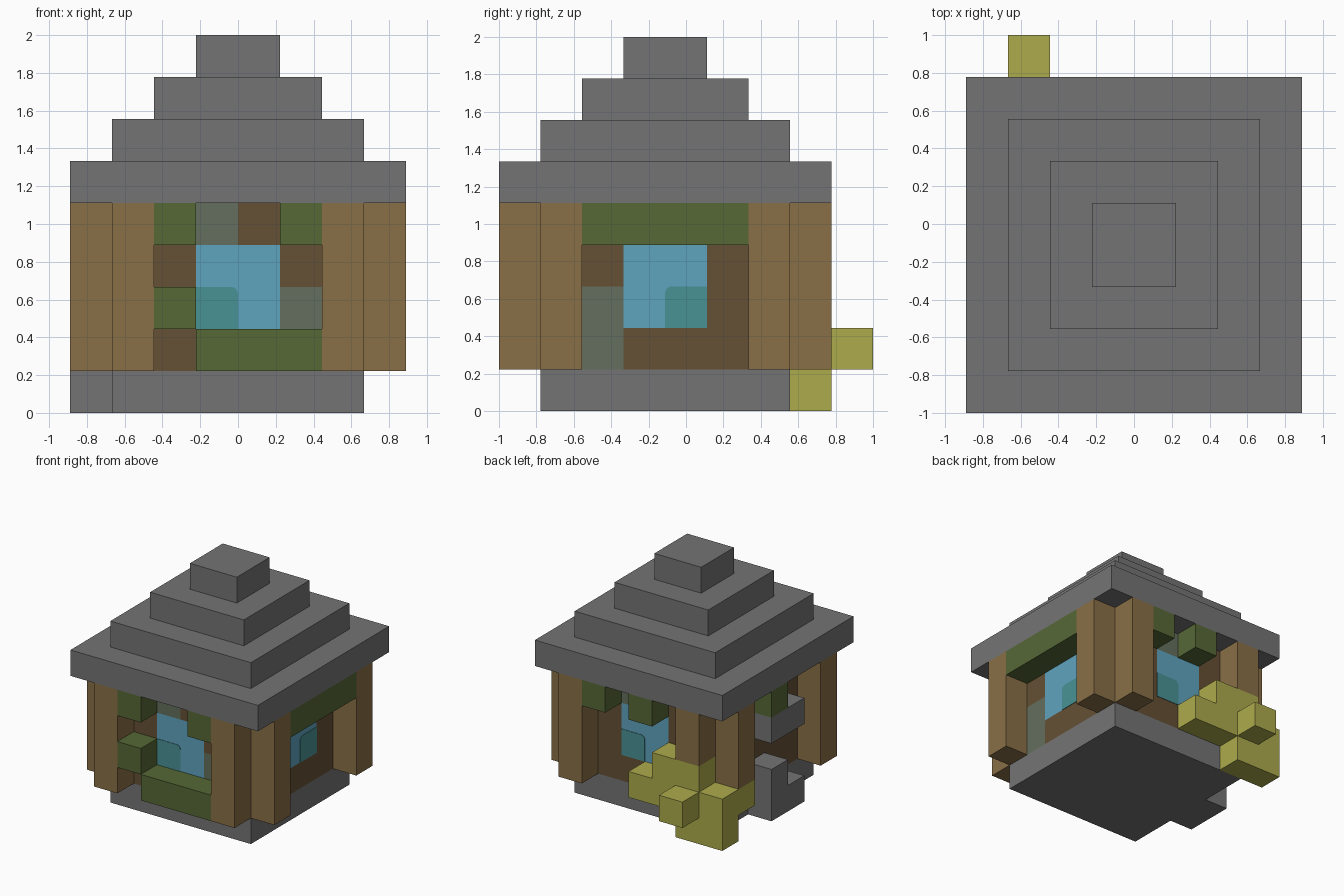
import bpy, bmesh, math
from itertools import product
from mathutils import Vector

old = bpy.data.objects.get("Cube")
if old:
    bpy.data.objects.remove(old)

CELL = 2 / 9
ORIGIN = Vector((-4 * CELL, -1, 0))      # corner of cell (0, 0, 0)


def material(name, r, g, b):
    def lin(c):
        c /= 255
        return c / 12.92 if c < 0.04045 else ((c + 0.055) / 1.055) ** 2.4
    m = bpy.data.materials.new(name)
    m.use_nodes = True
    col = (lin(r), lin(g), lin(b), 1)
    m.diffuse_color = col
    m.node_tree.nodes["Principled BSDF"].inputs["Base Color"].default_value = col
    return m


STONE = material("grey stone", 116, 116, 116)
POST = material("light timber", 137, 111, 71)
WOOD = material("dark timber", 101, 80, 53)
LEAF = material("leaf green", 86, 104, 54)
MOSS = material("mossy stone", 99, 111, 93)
GLASS = material("window blue", 95, 164, 191)
TEAL = material("window teal", 73, 146, 149)
HAY = material("straw yellow", 173, 171, 76)


def finish(name, bm, mat):
    bmesh.ops.recalc_face_normals(bm, faces=bm.faces)
    me = bpy.data.meshes.new(name)
    bm.to_mesh(me)
    bm.free()
    me.materials.append(mat)
    bpy.context.collection.objects.link(bpy.data.objects.new(name, me))


def block(i, j, k):
    """Cells of a box; each argument is one index or an inclusive (first, last) pair."""
    spans = [(a, a) if isinstance(a, int) else a for a in (i, j, k)]
    return set(product(*[range(a, b + 1) for a, b in spans]))


def build(name, mat, cells):
    """Outer skin of a set of cubic cells, with flat areas merged."""
    bm = bmesh.new()
    for c in cells:
        for axis, side in product(range(3), (0, 1)):
            n = list(c)
            n[axis] += 2 * side - 1
            if tuple(n) in cells:
                continue
            u, v = [a for a in range(3) if a != axis]
            ring = []
            for du, dv in ((0, 0), (1, 0), (1, 1), (0, 1)):
                p = Vector(c)
                p[axis] += side
                p[u] += du
                p[v] += dv
                ring.append(bm.verts.new(ORIGIN + p * CELL))
            bm.faces.new(ring if (side == 1) != (axis == 1) else ring[::-1])
    bmesh.ops.remove_doubles(bm, verts=bm.verts, dist=0.001)
    bmesh.ops.dissolve_limit(bm, angle_limit=0.01, verts=bm.verts, edges=bm.edges)
    finish(name, bm, mat)


# Stepped roof and foundation
roof = set()
for t in range(4):
    roof |= block((t, 7 - t), (t, 7 - t), 5 + t)
build("stepped_roof", STONE, roof)
build("foundation", STONE, block((1, 6), (1, 6), 0))

# Straw heap climbing the back corner
straw = (block((0, 1), 7, (0, 1)) | block((2, 3), 7, 1) | block((1, 2), 7, 2)
         | block(0, 6, 1) | block(1, 8, 1))
build("straw_heap", HAY, straw)

# Corner posts: a core with one outward arm on each side
for sx, sy in product((0, 1), repeat=2):
    i, out_i = (6, 7) if sx else (1, 0)
    j, out_j = (6, 7) if sy else (1, 0)
    cells = block(i, j, (1, 4)) | block(out_i, j, (1, 4)) | block(i, out_j, (1, 4))
    name = ("back" if sy else "front") + ("_left" if sx else "_right") + "_post"
    build(name, POST, cells - straw)

# Walls, rows from top to bottom: W timber, M mossy stone, B glass
WALLS = {
    "front": (1, 1, ("WMWW", "WBBW", "WBBM", "WWWW")),
    "back": (1, 6, ("WWMW", "WBBW", "WBBW", "WWWW")),
    "left": (0, 6, ("WWWW", "WBBW", "MBBW", "MWWW")),
    "right": (0, 1, ("WWWW", "WWWW", "WWWW", "WWWW")),
}
KINDS = {"W": ("wall", WOOD), "M": ("mossy_patch", MOSS), "B": ("window", GLASS)}
for side, (axis, plane, rows) in WALLS.items():
    for letter, (part, mat) in KINDS.items():
        cells = set()
        for r, row in enumerate(rows):
            for s, ch in enumerate(row):
                if ch == letter:
                    a = s + 2
                    cells.add((plane, a, 4 - r) if axis == 0 else (a, plane, 4 - r))
        if cells:
            build(side + "_" + part, mat, cells)

# Leaves on the walls
build("front_leaves", LEAF, block(2, 0, 4) | block(5, 0, 4) | block(2, 0, 2)
      | block((3, 5), 0, 1))
build("left_leaves", LEAF, block(7, (2, 5), 4))
build("back_leaves", LEAF, block(5, 7, 4) | block(3, 7, 4))
build("right_leaves", LEAF, block(0, 4, 4))

# Loose stones on the right wall
build("upper_stones", STONE, block(0, (3, 4), 3))
build("lower_stones", STONE, block(0, (3, 4), 0) | block(0, 4, 1))


def pane(name, corner, along, normal):
    """Thin square plate with one rounded upper corner."""
    rad = 0.16
    pts = [(0, 0), (1, 0)]
    for s in range(5):
        a = s * math.pi / 8
        pts.append((1 - rad + rad * math.cos(a), 1 - rad + rad * math.sin(a)))
    pts.append((0, 1))
    base = ORIGIN + Vector(corner) * CELL
    bm = bmesh.new()
    face = bm.faces.new([bm.verts.new(base + (Vector(along) * u + Vector((0, 0, v))) * CELL)
                         for u, v in pts])
    new = bmesh.ops.extrude_face_region(bm, geom=[face])["geom"]
    bmesh.ops.translate(bm, vec=Vector(normal) * 0.004,
                        verts=[g for g in new if isinstance(g, bmesh.types.BMVert)])
    finish(name, bm, TEAL)


# Darker lower panes
pane("front_window_pane", (3, 1, 2), (1, 0, 0), (0, -1, 0))
pane("left_window_pane", (7, 5, 2), (0, -1, 0), (1, 0, 0))
pane("back_window_pane", (5, 7, 2), (-1, 0, 0), (0, 1, 0))
